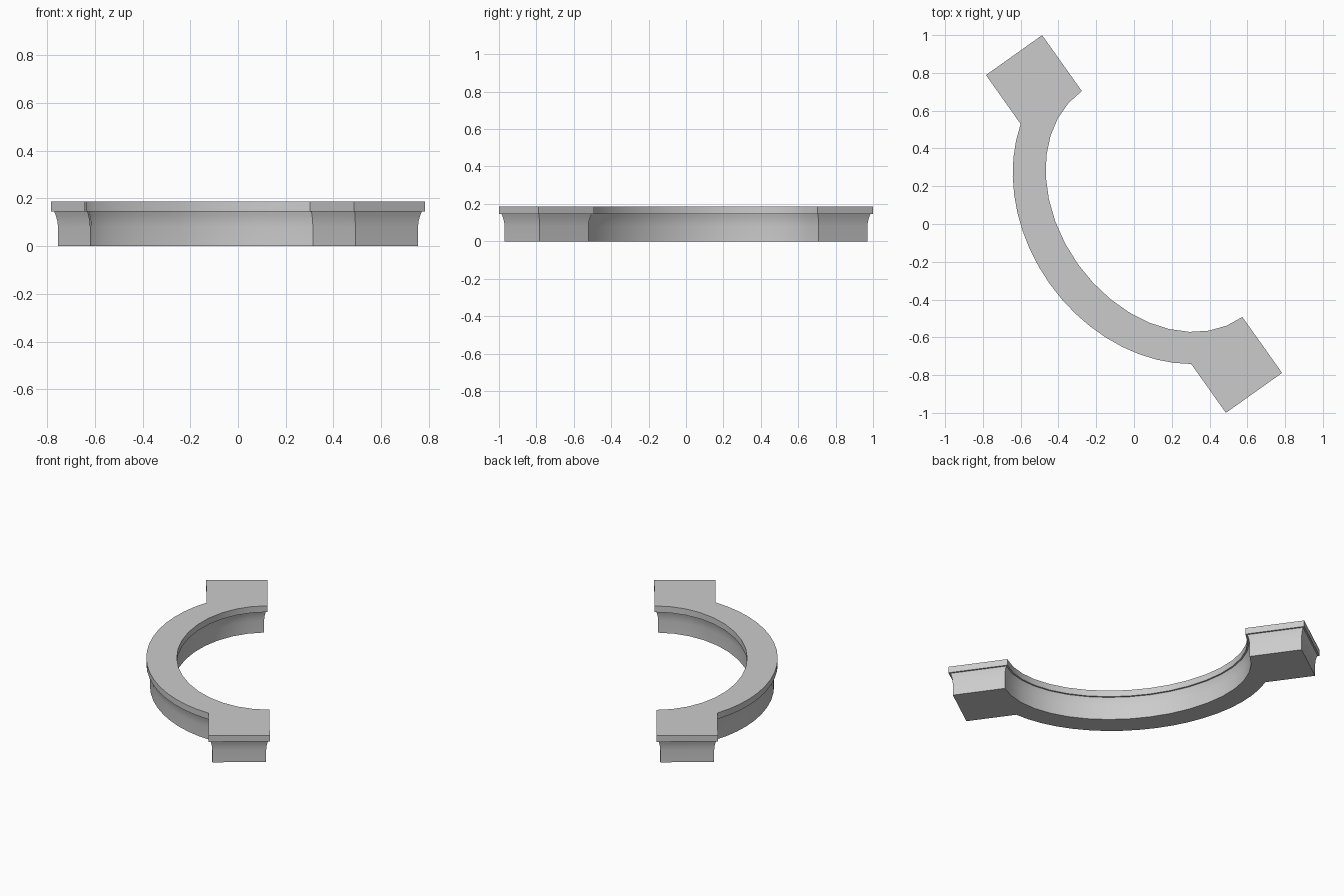
import bpy, bmesh, math
from mathutils import Vector

cube = bpy.data.objects.get("Cube")
if cube:
    bpy.data.objects.remove(cube, do_unlink=True)

# Plan dimensions: half-elliptic arch with a square-ended block at each foot
HALF_SPAN, BLOCK = 1.097, 0.365
INNER_A, INNER_B = 0.734, 0.548
OUTER_A, OUTER_B = 0.90, 0.73
SEGMENTS = 18
ALONG = Vector((0.579, -0.815))
OUT = Vector((-0.815, -0.579))
CENTRE = -OUT * BLOCK / 2


def arc(a, b, start_depth):
    """Points along a half ellipse that starts and ends at the given depth."""
    start = math.asin(start_depth / b)
    step = (math.pi - 2 * start) / SEGMENTS
    return [(-a * math.cos(start + i * step), b * math.sin(start + i * step))
            for i in range(SEGMENTS + 1)]


def outline(inset):
    """Closed plan outline, moved inwards by the inset."""
    end, near, far = HALF_SPAN - inset, inset, BLOCK - inset
    inner = arc(INNER_A + inset, INNER_B + inset, near)
    outer = arc(OUTER_A - inset, OUTER_B - inset, far)
    plan = inner + [(end, near), (end, far)] + outer[::-1] + [(-end, far), (-end, near)]
    return [CENTRE + ALONG * s + OUT * t for s, t in plan]


# Moulding profile: straight body, cove, small step, top slab (inset, height)
profile = [(0.0215, 0), (0.0215, 0.08), (0.0195, 0.105), (0.015, 0.128),
           (0.010, 0.145), (0, 0.145), (0, 0.186)]

bm = bmesh.new()
rings = [[bm.verts.new((p.x, p.y, z)) for p in outline(inset)] for inset, z in profile]
for low, high in zip(rings, rings[1:]):
    for i in range(len(low)):
        j = (i + 1) % len(low)
        bm.faces.new((low[i], low[j], high[j], high[i]))
bm.faces.new(rings[0][::-1])
bm.faces.new(rings[-1])
bmesh.ops.recalc_face_normals(bm, faces=bm.faces)

mesh = bpy.data.meshes.new("arch_moulding")
bm.to_mesh(mesh)
bm.free()
arch = bpy.data.objects.new("arch_moulding", mesh)
bpy.context.collection.objects.link(arch)

# Plain grey stone
stone = bpy.data.materials.new("grey_stone")
stone.use_nodes = True
stone.diffuse_color = (0.6, 0.6, 0.6, 1)
stone.node_tree.nodes["Principled BSDF"].inputs["Base Color"].default_value = stone.diffuse_color
mesh.materials.append(stone)

bpy.ops.object.select_all(action="DESELECT")
arch.select_set(True)
bpy.context.view_layer.objects.active = arch
bpy.ops.object.shade_smooth_by_angle(angle=math.radians(30))
